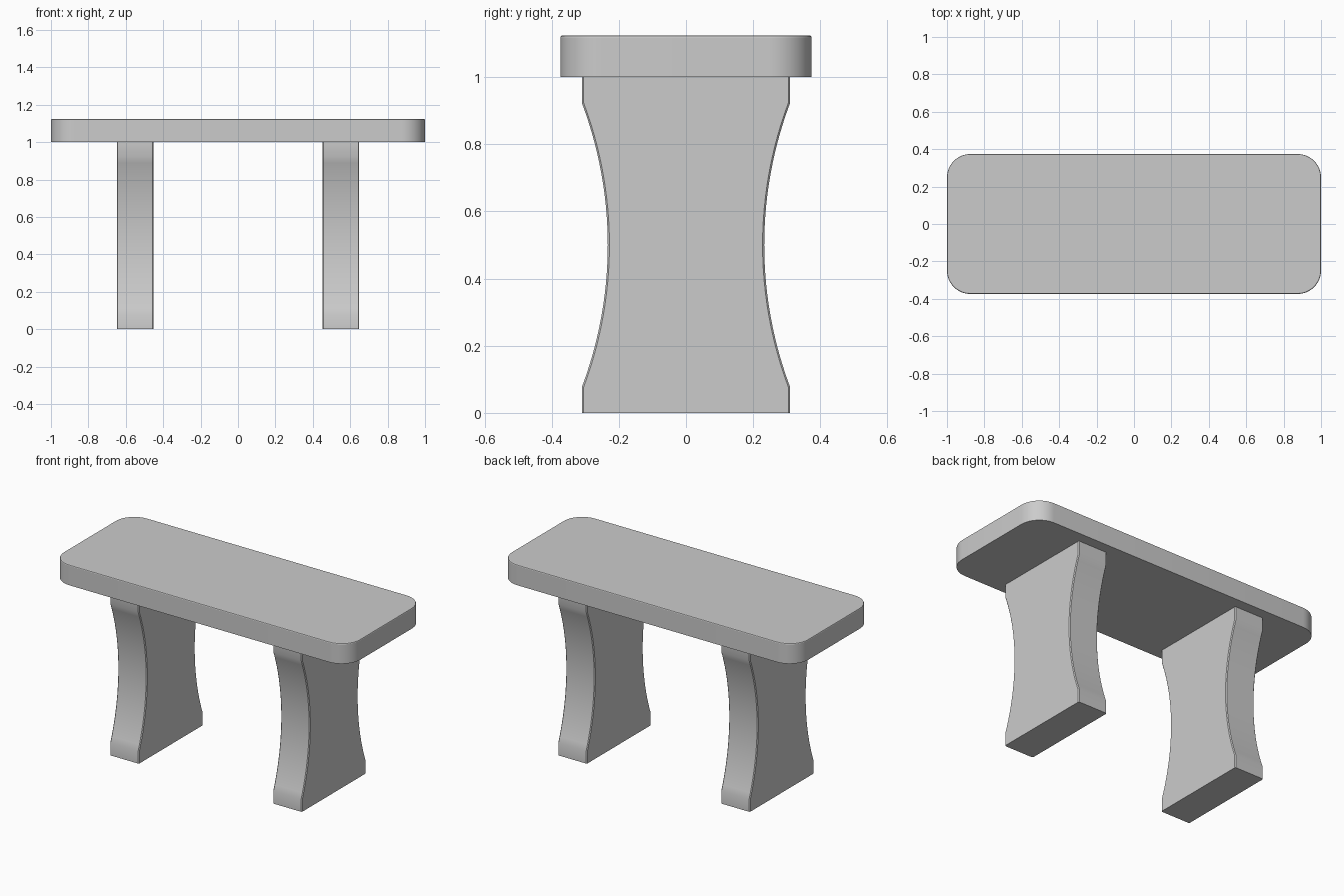
import bpy, bmesh
from math import sin, cos, asin, pi
from mathutils import Vector

if "Cube" in bpy.data.objects:
    bpy.data.objects.remove(bpy.data.objects["Cube"])


def prism(name, outline, depth, soft_edge, width, segments):
    """Extrude a closed outline along depth and soften the chosen edges."""
    bm = bmesh.new()
    face = bm.faces.new([bm.verts.new(p) for p in outline])
    new = bmesh.ops.extrude_face_region(bm, geom=[face], use_keep_orig=True)["geom"]
    bmesh.ops.translate(bm, vec=depth, verts=[g for g in new if isinstance(g, bmesh.types.BMVert)])
    bmesh.ops.recalc_face_normals(bm, faces=bm.faces)
    bmesh.ops.bevel(bm, geom=[e for e in bm.edges if soft_edge(e)], offset=width,
                    segments=segments, profile=0.5, affect='EDGES', clamp_overlap=True)
    mesh = bpy.data.meshes.new(name)
    bm.to_mesh(mesh)
    bm.free()
    obj = bpy.data.objects.new(name, mesh)
    bpy.context.collection.objects.link(obj)
    bpy.context.view_layer.objects.active = obj
    obj.select_set(True)
    bpy.ops.object.shade_smooth_by_angle(angle=0.35)
    obj.select_set(False)
    return obj


# Seat slab: rounded rectangle with a finely eased top edge
LEN, DEP, RAD, LOW, TOP = 1.0, 0.374, 0.125, 1.0, 1.124
STEPS = 12
seat_outline = []
for q, (sx, sy) in enumerate([(1, 1), (-1, 1), (-1, -1), (1, -1)]):
    for i in range(STEPS + 1):
        a = (q + i / STEPS) * pi / 2
        seat_outline.append((sx * (LEN - RAD) + RAD * cos(a),
                             sy * (DEP - RAD) + RAD * sin(a), LOW))
prism("seat", seat_outline, Vector((0, 0, TOP - LOW)),
      lambda e: all(v.co.z > TOP - 1e-4 for v in e.verts), 0.006, 2)

# Legs: slabs whose front and back faces are hollowed by a shallow arc
HALF, WAIST, FOOT, INNER, OUTER = 0.31, 0.233, 0.077, 0.452, 0.648
chord, sag = 0.5 - FOOT, HALF - WAIST
radius = (chord ** 2 + sag ** 2) / (2 * sag)
sweep = asin(chord / radius)
side = [(HALF, 0.0)]
for i in range(25):
    a = sweep * (i / 12 - 1)
    side.append((WAIST + radius * (1 - cos(a)), 0.5 + radius * sin(a)))
side.append((HALF, 1.0))
loop = side + [(-y, z) for y, z in reversed(side)]


def leg_side_edge(e):
    a, b = (v.co for v in e.verts)
    return abs(a.x - b.x) < 1e-4 and abs(a.z - b.z) > 1e-4


for name, x in (("left_leg", -OUTER), ("right_leg", INNER)):
    prism(name, [(x, y, z) for y, z in loop], Vector((OUTER - INNER, 0, 0)),
          leg_side_edge, 0.005, 1)
